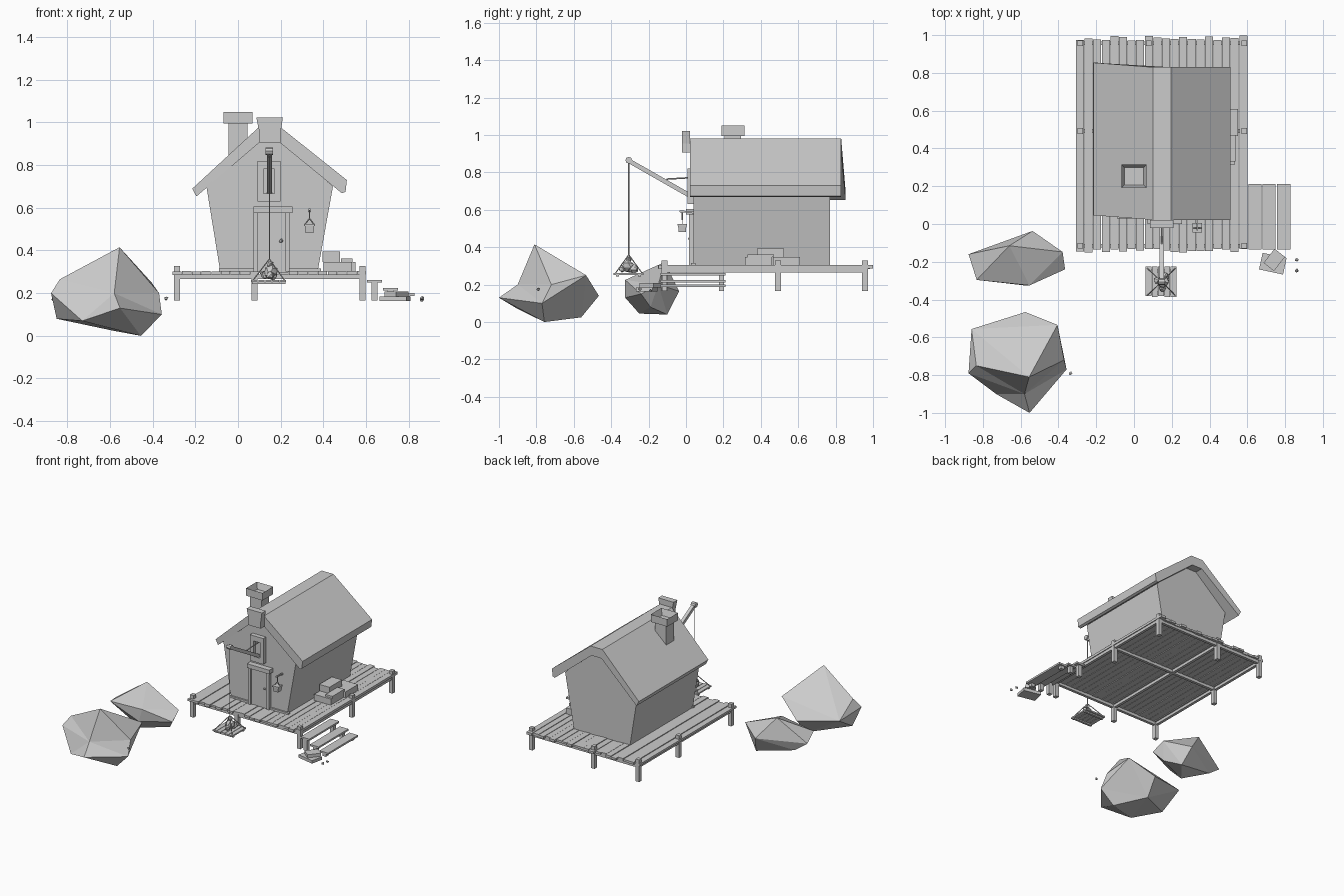
import bpy, bmesh, random
from math import radians
from mathutils import Vector, Matrix

if "Cube" in bpy.data.objects:
    bpy.data.objects.remove(bpy.data.objects["Cube"])

random.seed(4)


def finish(name, bm):
    bmesh.ops.recalc_face_normals(bm, faces=bm.faces[:])
    me = bpy.data.meshes.new(name)
    bm.to_mesh(me)
    bm.free()
    ob = bpy.data.objects.new(name, me)
    bpy.context.collection.objects.link(ob)
    return ob


def box(name, x, y, z, turn=0):
    """Box from three (low, high) ranges, turned about its own vertical axis."""
    bm = bmesh.new()
    mid = Vector([(a + b) / 2 for a, b in (x, y, z)])
    size = [b - a for a, b in (x, y, z)]
    m = Matrix.Translation(mid) @ Matrix.Rotation(radians(turn), 4, 'Z') @ Matrix.Diagonal((*size, 1))
    bmesh.ops.create_cube(bm, size=1, matrix=m)
    return finish(name, bm)


def rod(name, p, q, r1, r2=None, sides=6):
    """Straight bar or tapered cylinder between two points."""
    p, q = Vector(p), Vector(q)
    d = q - p
    m = Matrix.Translation((p + q) / 2) @ d.to_track_quat('Z', 'Y').to_matrix().to_4x4()
    if sides == 4:
        m = m @ Matrix.Rotation(radians(45), 4, 'Z')
    bm = bmesh.new()
    bmesh.ops.create_cone(bm, cap_ends=True, segments=sides, radius1=r1,
                          radius2=r1 if r2 is None else r2, depth=d.length, matrix=m)
    return finish(name, bm)


def prism(name, profile, y0, y1):
    """Extrude an x-z outline along y."""
    bm = bmesh.new()
    f = bm.faces.new([bm.verts.new((x, y0, z)) for x, z in profile])
    ext = bmesh.ops.extrude_face_region(bm, geom=[f])
    vs = [v for v in ext['geom'] if isinstance(v, bmesh.types.BMVert)]
    bmesh.ops.translate(bm, verts=vs, vec=(0, y1 - y0, 0))
    return finish(name, bm)


def tube(name, cx, cy, z0, z1, hx, hy, wall, floor):
    """Square cap with a sunken top."""
    bm = bmesh.new()
    bmesh.ops.create_cube(bm, size=1, matrix=Matrix.Translation((cx, cy, (z0 + z1) / 2))
                          @ Matrix.Diagonal((2 * hx, 2 * hy, z1 - z0, 1)))
    top = max(bm.faces, key=lambda f: f.calc_center_median().z)
    bmesh.ops.inset_region(bm, faces=[top], thickness=wall)
    bmesh.ops.translate(bm, verts=top.verts[:], vec=(0, 0, floor - z1))
    return finish(name, bm)


def boulder(name, pts):
    """Faceted stone: points joined by their direction from the centre, so dents are kept."""
    pts = [Vector(p) for p in pts]
    lo = Vector([min(p[i] for p in pts) for i in range(3)])
    hi = Vector([max(p[i] for p in pts) for i in range(3)])
    c, half = (lo + hi) / 2, (hi - lo) / 2
    bm = bmesh.new()
    place = {}
    for p in pts:
        d = Vector([(p[i] - c[i]) / half[i] for i in range(3)]).normalized()
        place[bm.verts.new(d)] = p
    bmesh.ops.convex_hull(bm, input=bm.verts[:])
    for v, p in place.items():
        v.co = p
    return finish(name, bm)


def pebble(name, loc, r):
    bm = bmesh.new()
    bmesh.ops.create_icosphere(bm, subdivisions=1, radius=r, matrix=Matrix.Translation(loc))
    for v in bm.verts:
        v.co += Vector([random.uniform(-.2, .2) * r for _ in range(3)])
    return finish(name, bm)


# Deck planks with uneven ends
n, w = 20, 0.0455
for i in range(n):
    x = -0.307 + i * w
    box(f"deck_plank_{i}", (x, x + w - 0.003),
        (-0.14 + random.uniform(-.012, .01), 0.985 + random.uniform(-.015, .015)),
        (0.286 + random.uniform(-.002, .002), 0.302 + random.uniform(-.002, .003)))

# Deck beams and posts
xs, ys = (-0.285, 0.078, 0.584), (-0.115, 0.492, 0.957)
for i in range(3):
    box(f"deck_beam_long_{i}", (xs[i] - .01, xs[i] + .01), (ys[0], ys[2]), (.266, .288))
    box(f"deck_beam_cross_{i}", (xs[0], xs[2]), (ys[i] - .01, ys[i] + .01), (.266, .288))
    for j in range(3):
        if (i, j) != (1, 1):
            top = 0.29 if (i, j) == (1, 0) else 0.328
            box(f"deck_post_{i}_{j}", (xs[i] - .014, xs[i] + .014),
                (ys[j] - .015, ys[j] + .015), (.165, top))

# Side steps
for i, (x, z) in enumerate(((.605, .262), (.68, .225), (.758, .2))):
    box(f"step_{i}", (x, x + .07), (-.135, .212), (z - .013, z))
    for y in (-.115, .19):
        box(f"step_post_{i}", (x + .02, x + .048), (y - .014, y + .014), (.165, z - .012))

# House body, flaring upward
prism("house_walls", [(-.083, .3), (.373, .3), (.445, .7), (.2, .915), (.095, .915), (-.148, .7)], .04, .77)
box("front_sill", (-.09, .39), (.028, .05), (.3, .315))

# Thick roof, left side set back slightly
roof = prism("roof", [(-.195, .653), (-.214, .69), (.1, .98), (.196, .98), (.51, .73), (.504, .675),
                      (.487, .668), (.188, .912), (.107, .912)], .022, .83)
for v in roof.data.vertices:
    if v.co.x < 0:
        v.co.y += .024

# Ridge ornament: flared block
prism("ridge_block", [(.1, .905), (.2, .905), (.2, .955), (.21, 1.022), (.086, 1.022), (.1, .955)], -.022, .022)

# Chimney with hollow cap
box("chimney_stack", (-.045, .045), (.206, .294), (.78, 1.0))
tube("chimney_cap", 0, .252, .995, 1.05, .067, .062, .022, 1.005)

# Door with frame
box("door", (.09, .222), (.026, .05), (.302, .575))
for x in (.072, .222):
    box("door_jamb", (x, x + .02), (.016, .05), (.302, .578))
box("door_lintel", (.072, .255), (0, .05), (.575, .605))
pebble("door_knob", (.203, .02, .445), .01)

# Gable window with frame
for x in (.092, .172):
    box("window_side", (x, x + .028), (.008, .05), (.63, .82))
for z in (.63, .782):
    box("window_rail", (.12, .172), (.008, .05), (z, z + .038))
box("window_pane", (.12, .172), (.03, .045), (.66, .79))

# Hoist arm, brace and rope
tip = (.147, -.306, .858)
rod("hoist_arm", (.147, .04, .665), (.147, -.315, .867), .017, sides=4)
rod("hoist_wheel", (.13, -.306, .865), (.164, -.306, .865), .018, sides=8)
rod("hoist_brace", (.147, .03, .772), (.147, -.105, .764), .004)
rod("hoist_rope", tip, (.147, -.306, .355), .003)

# Hanging platform with slings and load
for i in range(5):
    x = .062 + i * .033
    box(f"lift_plank_{i}", (x, x + .03), (-.385 + random.uniform(-.005, .005), -.226), (.252, .262))
for y in (-.365, -.248):
    box("lift_batten", (.065, .222), (y - .008, y + .008), (.243, .253))
for x in (.07, .218):
    for y in (-.378, -.234):
        rod("lift_sling", (x, y, .26), (.147, -.306, .36), .003)
for x, y, z, r in ((.155, -.312, .3, .032), (.125, -.3, .283, .022), (.165, -.28, .285, .024),
                   (.15, -.34, .282, .02), (.15, -.305, .335, .016)):
    pebble("lift_stone", (x, y, z), r)

# Bucket on a wall bracket
rod("bucket_bracket", (.335, .05, .585), (.335, -.035, .592), .007, sides=4)
rod("bucket_cord", (.335, -.02, .592), (.335, -.02, .545), .003)
for x in (.312, .358):
    rod("bucket_handle", (.335, -.02, .55), (x, -.02, .52), .003)
rod("bucket", (.335, -.02, .482), (.335, -.02, .518), .027, .032, 4)
box("bucket_rim", (.31, .36), (-.045, .005), (.515, .524))

# Pile of blocks beside the wall
box("block_low_front", (.4, .535), (.315, .46), (.302, .347))
box("block_low_back", (.43, .55), (.465, .61), (.302, .347))
box("block_top", (.396, .478), (.38, .525), (.347, .394))
box("block_small", (.482, .537), (.33, .47), (.347, .362))

# Slabs and pebbles at the foot of the steps
box("slab_low", (.67, .8), (-.255, -.165), (.163, .185), -12)
box("slab_top", (.695, .79), (-.225, -.155), (.185, .208), 52)
for p in ((.862, -.19, .168), (.862, -.247, .176), (-.337, -.79, .175)):
    pebble("pebble", p, .01)

# Two floating boulders
boulder("boulder_large", [
    (-.555, -.81, .415), (-.575, -.466, .14), (-.405, -.534, .25), (-.357, -.77, .1),
    (-.553, -1, .13), (-.73, -.9, .07), (-.876, -.79, .2), (-.86, -.556, .18),
    (-.455, -.757, 0), (-.59, -.56, .025), (-.85, -.72, .08), (-.835, -.75, .265),
    (-.37, -.72, .2), (-.58, -.9, .2)])
boulder("boulder_small", [
    (-.537, -.037, .165), (-.378, -.148, .2), (-.365, -.24, .15), (-.553, -.325, .225),
    (-.833, -.296, .2), (-.876, -.16, .17), (-.66, -.115, .32), (-.5, -.1, .04),
    (-.62, -.25, .045), (-.58, -.325, .13), (-.78, -.15, .1), (-.42, -.19, .08)])
